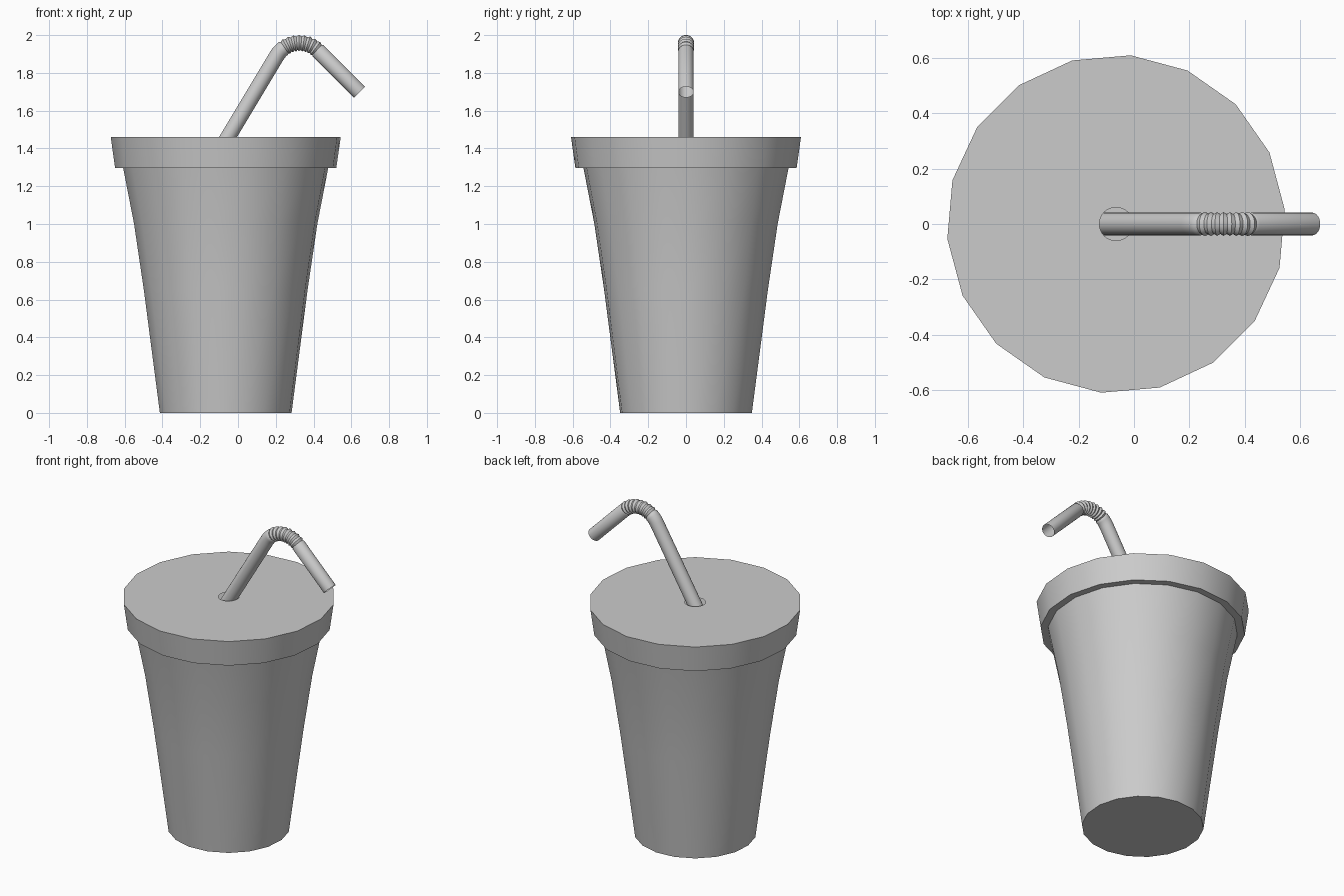
import bpy, bmesh
from math import sin, cos, radians, atan2, tan
from mathutils import Vector

if "Cube" in bpy.data.objects:
    bpy.data.objects.remove(bpy.data.objects["Cube"])

CX, SIDES = -0.065, 18


def ring(bm, r, z, n=SIDES):
    return [bm.verts.new((CX + r * cos(radians(5 + 360 * k / n)),
                          r * sin(radians(5 + 360 * k / n)), z)) for k in range(n)]


def skin(bm, rings):
    for a, b in zip(rings, rings[1:]):
        n = len(a)
        for k in range(n):
            bm.faces.new((a[k], a[(k + 1) % n], b[(k + 1) % n], b[k]))


def finish(bm, name, angle):
    bmesh.ops.recalc_face_normals(bm, faces=bm.faces[:])
    me = bpy.data.meshes.new(name)
    bm.to_mesh(me)
    bm.free()
    ob = bpy.data.objects.new(name, me)
    bpy.context.collection.objects.link(ob)
    bpy.ops.object.select_all(action='DESELECT')
    ob.select_set(True)
    bpy.context.view_layer.objects.active = ob
    bpy.ops.object.shade_smooth_by_angle(angle=radians(angle))
    return ob


# Cup and lid in one skin: tapered wall, overhanging rim, top with a straw hole
bm = bmesh.new()
profile = [(0.35, 0), (0.435, 0.65), (0.487, 1.0), (0.545, 1.297),
           (0.588, 1.297), (0.611, 1.46)]
rings = [ring(bm, r, z) for r, z in profile]
skin(bm, rings)
bm.faces.new(rings[0][::-1])
hole = ring(bm, 0.06, 1.46, SIDES * 2)
for k in range(SIDES):
    a, b = rings[-1][k], rings[-1][(k + 1) % SIDES]
    h = [hole[(2 * k + i) % (2 * SIDES)] for i in range(3)]
    bm.faces.new((a, b, h[2], h[1], h[0]))
finish(bm, "cup_with_lid", 30)

# Straw centre line: straight stem, circular bend with ribs, straight mouth end
stations = []  # (x, z, tangent angle in degrees, radius)
bend, R, r = Vector((0.325, 1.818)), 0.14, 0.041


def on_bend(phi, rad):
    p = radians(phi)
    stations.append((bend.x + R * cos(p), bend.y + R * sin(p), phi - 90, rad))


stations.append((-0.449, 0.80, 59, r))
for i in range(5):
    on_bend(149 - i * 5.5, r)
ribs = 8
for i in range(2 * ribs + 1):
    on_bend(124 - i * 76 / (2 * ribs), 0.036 if i % 2 == 0 else 0.043)
on_bend(45, r)
stations.append((0.643, 1.698, -45, r))

# Open straw tube
bm = bmesh.new()
tube = []
for x, z, ang, rad in stations:
    nx, nz = -sin(radians(ang)), cos(radians(ang))
    tube.append([bm.verts.new((x + nx * rad * cos(t), rad * sin(t), z + nz * rad * cos(t)))
                 for t in (radians(15 * k) for k in range(24))])
skin(bm, tube)
finish(bm, "straw", 40)
